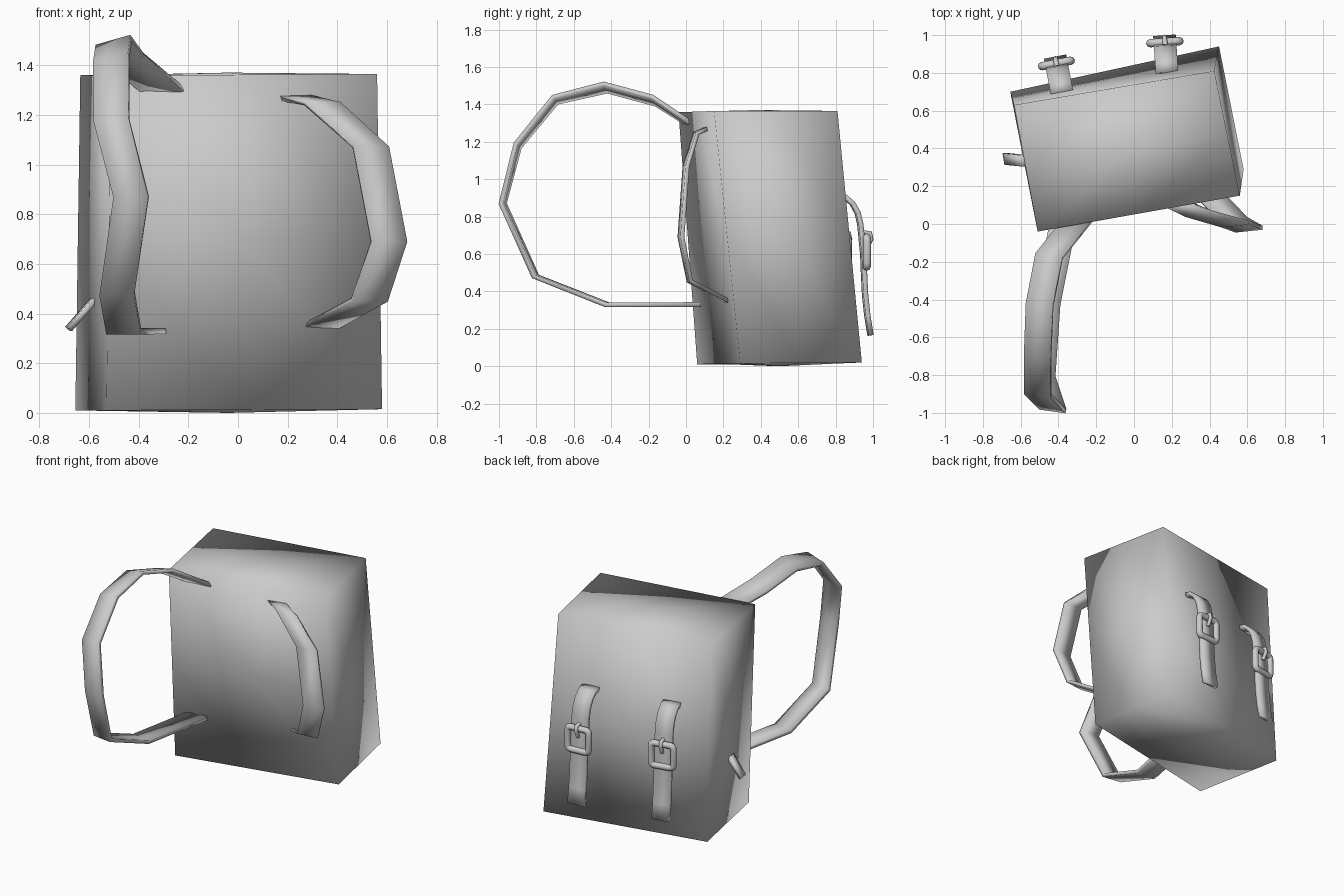
import bpy, bmesh, math
from mathutils import Vector, Matrix

if "Cube" in bpy.data.objects:
    bpy.data.objects.remove(bpy.data.objects["Cube"])


def finish(name, bm):
    bmesh.ops.recalc_face_normals(bm, faces=bm.faces)
    for f in bm.faces:
        f.smooth = True
    me = bpy.data.meshes.new(name)
    bm.to_mesh(me)
    bm.free()
    ob = bpy.data.objects.new(name, me)
    bpy.context.collection.objects.link(ob)
    return ob


def ribbon(name, pts, widths, thick):
    """Flat band along a path; widths holds one full-width vector per point."""
    pts = [Vector(p) for p in pts]
    bm = bmesh.new()
    rings = []
    for i, p in enumerate(pts):
        tangent = pts[min(i + 1, len(pts) - 1)] - pts[max(i - 1, 0)]
        w = Vector(widths[i]) / 2
        n = tangent.cross(w).normalized() * thick / 2
        rings.append([bm.verts.new(p + a * w + b * n)
                      for a, b in ((-1, -1), (1, -1), (1, 1), (-1, 1))])
    for r, s in zip(rings, rings[1:]):
        for k in range(4):
            bm.faces.new((r[k], r[(k + 1) % 4], s[(k + 1) % 4], s[k]))
    bm.faces.new(rings[0])
    bm.faces.new(rings[-1])
    return finish(name, bm)


def tube(name, pts, radius, cyclic):
    """Round wire along a polyline, turned into a mesh."""
    cu = bpy.data.curves.new(name, 'CURVE')
    cu.dimensions = '3D'
    cu.bevel_depth = radius
    cu.bevel_resolution = 2
    cu.use_fill_caps = True
    sp = cu.splines.new('POLY')
    sp.points.add(len(pts) - 1)
    for q, p in zip(sp.points, pts):
        q.co = (*p, 1)
    sp.use_cyclic_u = cyclic
    ob = bpy.data.objects.new(name, cu)
    bpy.context.collection.objects.link(ob)
    bpy.ops.object.select_all(action='DESELECT')
    ob.select_set(True)
    bpy.context.view_layer.objects.active = ob
    bpy.ops.object.convert(target='MESH')
    bpy.ops.object.shade_smooth()
    return bpy.context.view_layer.objects.active


# Bag body: a leaning, turned box with soft shading
corners = {
    (-1, -1, -1): (-0.53, 0.06, 0.01), (1, -1, -1): (0.58, 0.29, 0.015),
    (1, 1, -1): (0.45, 0.94, 0.02), (-1, 1, -1): (-0.655, 0.70, 0.01),
    (-1, -1, 1): (-0.51, -0.04, 1.358), (1, -1, 1): (0.56, 0.15, 1.365),
    (1, 1, 1): (0.425, 0.81, 1.365), (-1, 1, 1): (-0.635, 0.63, 1.36)}
bm = bmesh.new()
bmesh.ops.create_cube(bm, size=2)
for v in bm.verts:
    v.co = corners[tuple(round(c) for c in v.co)]
bmesh.ops.subdivide_edges(bm, edges=bm.edges[:], cuts=1, use_grid_fill=True)
mid = Vector((-0.03, 0.44, 0.69))
for v in bm.verts:
    if abs(v.co.x - mid.x) < 0.1 and abs(v.co.y - mid.y) < 0.12:
        v.co.z = 0 if v.co.z < mid.z else 1.37
finish("bag_body", bm)

# Shoulder straps: one swung out in a loop, one lying against the front
loop = [(-0.29, 0.03, 1.29), (-0.45, -0.17, 1.42), (-0.50, -0.43, 1.49),
        (-0.51, -0.70, 1.425), (-0.51, -0.90, 1.18), (-0.43, -0.98, 0.87),
        (-0.487, -0.805, 0.48), (-0.46, -0.42, 0.328), (-0.36, 0.08, 0.33)]
tilt = [0.03, 0.04, 0.04, 0.03, 0.02, 0, 0, 0, 0]
ribbon("shoulder_strap_left", loop, [(0.14, -0.02, t) for t in tilt], 0.025)

flat = [(0.22, 0.11, 1.27), (0.34, 0.055, 1.245), (0.535, 0.0, 1.07),
        (0.608, -0.027, 0.69), (0.53, 0.02, 0.455), (0.335, 0.22, 0.35)]
ribbon("shoulder_strap_right", flat, [(0.145, 0.015, 0)] * len(flat), 0.022)

# Small tab on the left side
ribbon("side_tab", [(-0.58, 0.335, 0.455), (-0.682, 0.345, 0.338)],
       [(-0.01, 0.06, 0)] * 2, 0.025)

# Buckled straps on the back
profile = [(0.0, 0.915), (0.05, 0.905), (0.09, 0.87), (0.118, 0.82),
           (0.132, 0.76), (0.14, 0.68), (0.148, 0.60), (0.152, 0.50),
           (0.158, 0.38), (0.17, 0.27), (0.187, 0.165)]
frame = []
for k in range(4):
    cx, cz = ((1, 1), (-1, 1), (-1, -1), (1, -1))[k]
    for j in range(4):
        a = math.radians(90 * k + 30 * j)
        frame.append((cx * 0.055 + 0.023 * math.cos(a), 0.163,
                      0.61 + cz * 0.055 + 0.023 * math.sin(a)))
prong = [(0, 0.15, 0.715), (0, 0.185, 0.71), (0, 0.19, 0.68), (0, 0.165, 0.63)]

for side, x, y, turn in (("right", 0.175, 0.80, 4), ("left", -0.38, 0.69, 11)):
    place = Matrix.Translation((x, y, 0)) @ Matrix.Rotation(math.radians(turn), 4, 'Z')
    parts = [
        ribbon("back_strap_" + side, [(0, *p) for p in profile],
               [(0.12, 0, 0)] * len(profile), 0.026),
        tube("buckle_frame_" + side, frame, 0.022, True),
        tube("buckle_prong_" + side, prong, 0.013, False)]
    for ob in parts:
        ob.data.transform(place)
